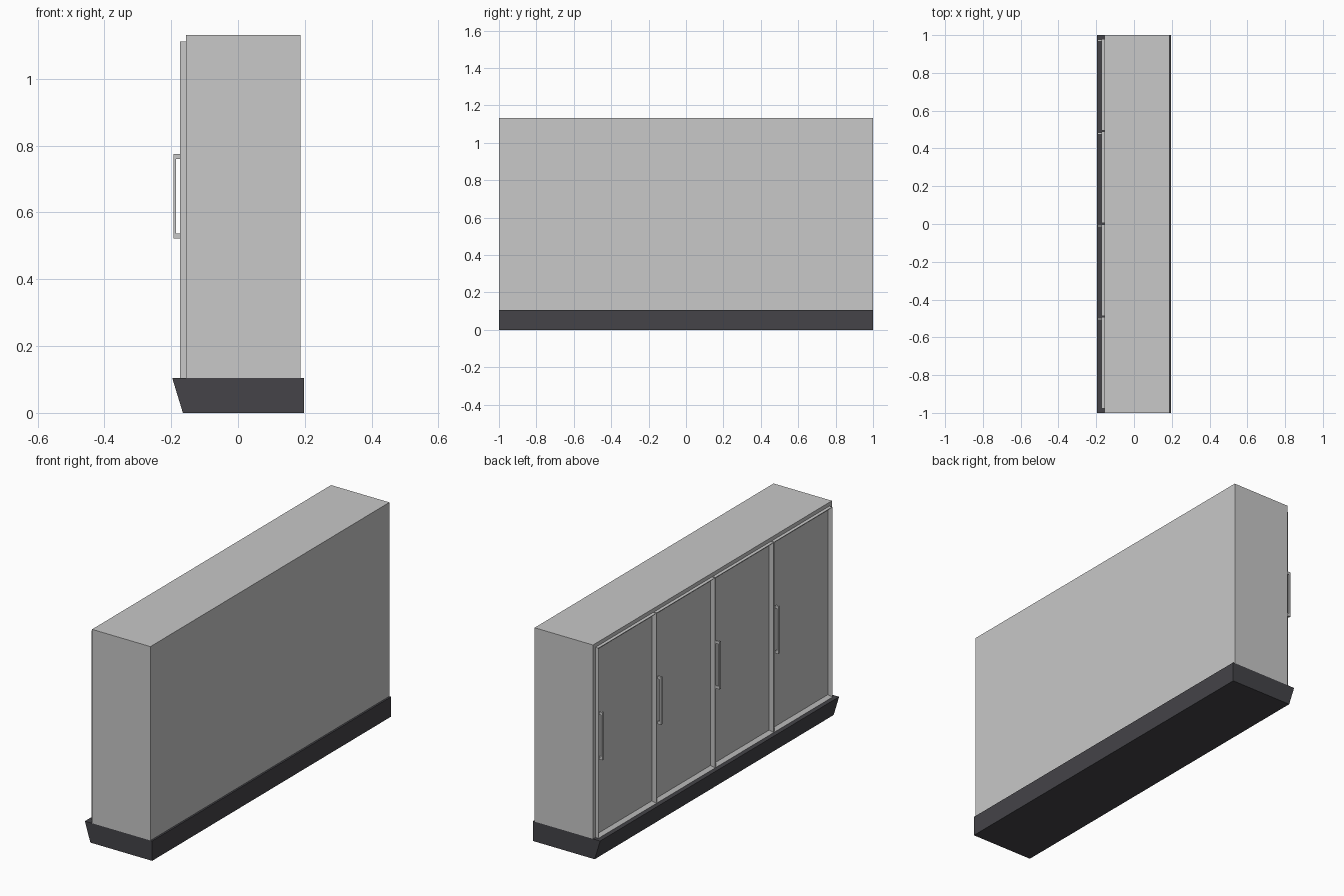
import bpy, bmesh
from mathutils import Vector

if "Cube" in bpy.data.objects:
    bpy.data.objects.remove(bpy.data.objects["Cube"])


def material(name, rgb):
    m = bpy.data.materials.new(name)
    m.use_nodes = True
    m.diffuse_color = (*rgb, 1)
    m.node_tree.nodes["Principled BSDF"].inputs["Base Color"].default_value = (*rgb, 1)
    return m


light_grey = material("light_grey", (0.58, 0.58, 0.58))
charcoal = material("charcoal", (0.058, 0.057, 0.065))


def finish(name, bm, mat):
    bmesh.ops.recalc_face_normals(bm, faces=bm.faces)
    mesh = bpy.data.meshes.new(name)
    bm.to_mesh(mesh)
    bm.free()
    mesh.materials.append(mat)
    ob = bpy.data.objects.new(name, mesh)
    bpy.context.collection.objects.link(ob)
    return ob


def prism(name, outline, y0, y1, mat):
    """Extrude an (x, z) outline along y."""
    bm = bmesh.new()
    face = bm.faces.new([bm.verts.new((x, y0, z)) for x, z in outline])
    out = bmesh.ops.extrude_face_region(bm, geom=[face])
    verts = [g for g in out["geom"] if isinstance(g, bmesh.types.BMVert)]
    bmesh.ops.translate(bm, vec=(0, y1 - y0, 0), verts=verts)
    return finish(name, bm, mat)


BASE_TOP, BODY_TOP, DOOR_TOP = 0.105, 1.132, 1.112
BODY_FACE, DOOR_FACE, BODY_BACK = -0.155, -0.173, 0.187

# Plinth with a sloping toe, and the cabinet on top
prism("plinth", [(-0.165, 0), (0.197, 0), (0.197, BASE_TOP), (-0.197, BASE_TOP)],
      -1, 1, charcoal)
prism("cabinet", [(BODY_FACE, BASE_TOP), (BODY_BACK, BASE_TOP),
                  (BODY_BACK, BODY_TOP), (BODY_FACE, BODY_TOP)], -1, 1, light_grey)


def door(name, y_left, width):
    """Slab with a recessed panel on its outer face."""
    bm = bmesh.new()
    bmesh.ops.create_cube(bm, size=1)
    size = Vector((BODY_FACE - DOOR_FACE, width, DOOR_TOP - BASE_TOP))
    bmesh.ops.scale(bm, vec=size, verts=bm.verts)
    bmesh.ops.translate(bm, verts=bm.verts, vec=(
        (BODY_FACE + DOOR_FACE) / 2, y_left - width / 2, (DOOR_TOP + BASE_TOP) / 2))
    bm.normal_update()
    outer = min(bm.faces, key=lambda f: f.calc_center_median().x)
    bmesh.ops.inset_region(bm, faces=[outer], thickness=0.021)
    bmesh.ops.translate(bm, vec=(0.016, 0, 0), verts=outer.verts)
    return finish(name, bm, light_grey)


# C-shaped pull handle outline
HANDLE = [(DOOR_FACE, 0.522), (-0.193, 0.522), (-0.193, 0.775), (DOOR_FACE, 0.775),
          (DOOR_FACE, 0.76), (-0.185, 0.76), (-0.185, 0.537), (DOOR_FACE, 0.537)]

# Four doors, each with its handle on the same stile
for i in range(4):
    y = 0.98 - i * 0.491
    door(f"door_{i + 1}", y, 0.485)
    prism(f"door_handle_{i + 1}", HANDLE, y - 0.015, y - 0.004, light_grey)
